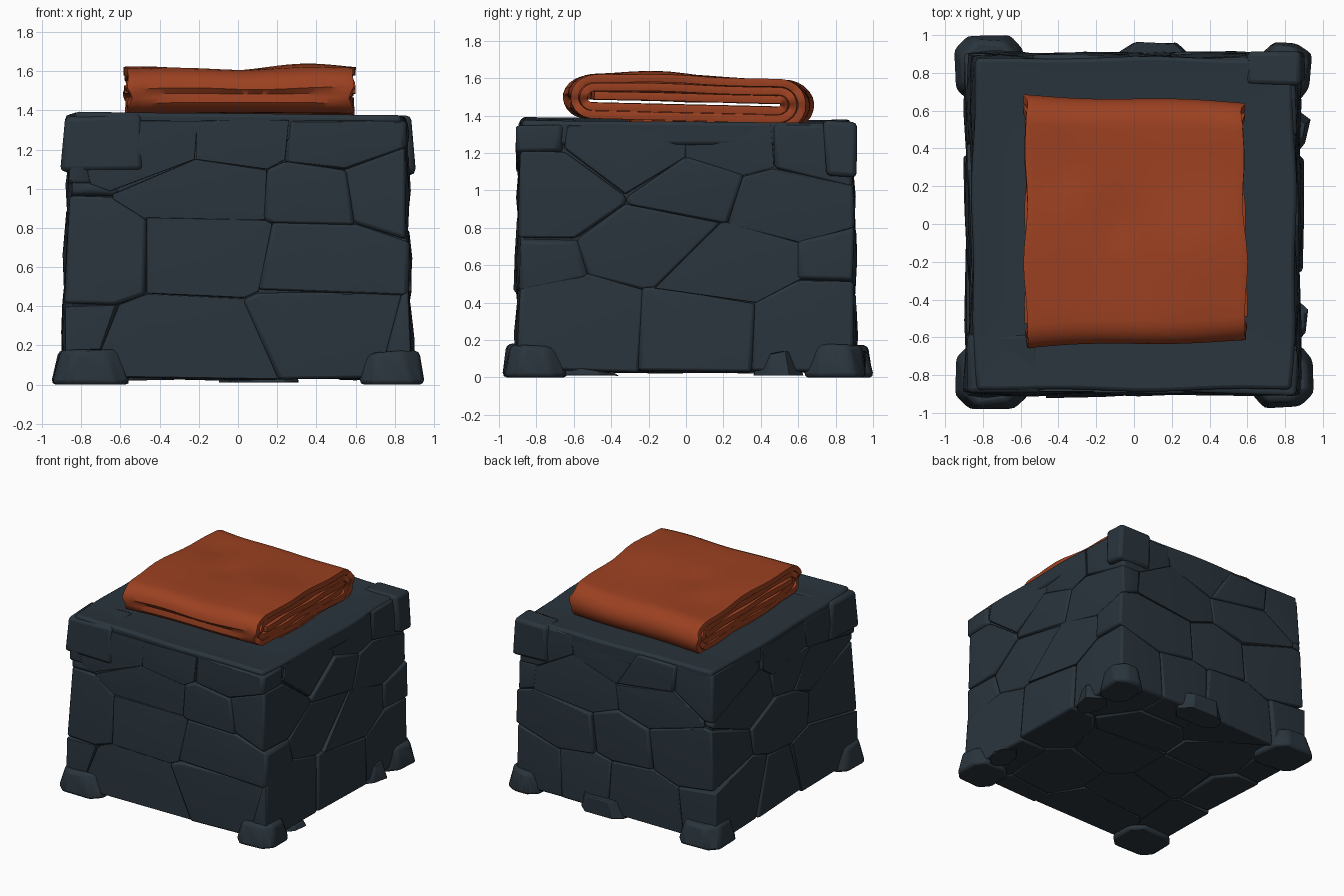
import bpy, bmesh, math, random
from mathutils import Vector, Matrix

if "Cube" in bpy.data.objects:
    bpy.data.objects.remove(bpy.data.objects["Cube"])

random.seed(11)
U = random.uniform


def material(name, rgb):
    m = bpy.data.materials.new(name)
    m.diffuse_color = (*rgb, 1)
    m.use_nodes = True
    m.node_tree.nodes["Principled BSDF"].inputs["Base Color"].default_value = m.diffuse_color
    return m


SLATE = material("dark slate stone", (0.023, 0.035, 0.046))
RUST = material("rust orange cloth", (0.33, 0.052, 0.015))


def finish(bm, name, mat, bevel=0, segments=2, angle=40):
    bmesh.ops.recalc_face_normals(bm, faces=bm.faces)
    me = bpy.data.meshes.new(name)
    bm.to_mesh(me)
    bm.free()
    ob = bpy.data.objects.new(name, me)
    bpy.context.collection.objects.link(ob)
    me.materials.append(mat)
    if bevel:
        b = ob.modifiers.new("worn edges", 'BEVEL')
        b.width, b.segments, b.limit_method = bevel, segments, 'ANGLE'
        b.angle_limit = math.radians(25)
    bpy.ops.object.select_all(action='DESELECT')
    ob.select_set(True)
    bpy.context.view_layer.objects.active = ob
    bpy.ops.object.shade_smooth_by_angle(angle=math.radians(angle))
    return ob


def box(x0, x1, y0, y1, z0, z1, top=(1, 1)):
    """Box whose top is scaled about its own centre."""
    bm = bmesh.new()
    bmesh.ops.create_cube(bm, size=1)
    for v in bm.verts:
        s = top if v.co.z > 0 else (1, 1)
        v.co = Vector(((x0 + x1) / 2 + v.co.x * (x1 - x0) * s[0],
                       (y0 + y1) / 2 + v.co.y * (y1 - y0) * s[1],
                       (z0 + z1) / 2 + v.co.z * (z1 - z0)))
    return bm


# Core that closes the joints between the stones
finish(box(-.845, .845, -.87, .87, .05, 1.3, (.985, .985)), "stone_core", SLATE)

# Stone courses: seeds walk around the perimeter, one row per course
seeds = []
for row, (z, count) in enumerate(((.25, 10), (.67, 9), (1.0, 10), (1.24, 11))):
    for i in range(count):
        a = math.tau * (i + .5 * (row % 2) + U(-.3, .3)) / count
        d = .74 / max(abs(math.cos(a)), abs(math.sin(a)))
        seeds.append(Vector((d * math.cos(a), d * math.sin(a), z + U(-.045, .045))))
# Paving stones under the block
seeds += [Vector((x + U(-.1, .1), y + U(-.1, .1), .22)) for x in (-.32, .3) for y in (-.45, 0, .45)]
seeds.append(Vector((0, 0, .9)))

# Stretching z in the distance keeps the course joints close to level
for i, s in enumerate(seeds[:-1]):
    bm = box(-.885, .885, -.905, .905, .03, 1.35, (.968, .98))
    for j, o in enumerate(seeds):
        if i == j:
            continue
        no = o - s
        no.z *= 3
        bmesh.ops.bisect_plane(bm, geom=bm.verts[:] + bm.edges[:] + bm.faces[:], dist=1e-5,
                               plane_co=(s + o) / 2, plane_no=no, clear_outer=True)
        open_edges = [e for e in bm.edges if e.is_boundary]
        if open_edges:
            bmesh.ops.holes_fill(bm, edges=open_edges)
    bmesh.ops.dissolve_limit(bm, angle_limit=.01, verts=bm.verts[:], edges=bm.edges[:])
    bmesh.ops.recalc_face_normals(bm, faces=bm.faces)
    # Pillow the outward faces
    outer = []
    for f in bm.faces:
        c, n = f.calc_center_median(), f.normal
        if (abs(n.x) > .99 and abs(c.x) > .84) or (abs(n.y) > .99 and abs(c.y) > .86):
            outer.append(f)
    bmesh.ops.poke(bm, faces=outer, offset=.014)
    # Small tilt and push so neighbours step in and out
    out = Vector((s.x, s.y, 0)).normalized() * U(-.014, .010)
    rot = Matrix.Rotation(U(-.04, .04), 3, 'Z') @ Matrix.Rotation(U(-.035, .035), 3, 'X') \
        @ Matrix.Rotation(U(-.035, .035), 3, 'Y')
    for v in bm.verts:
        v.co = s + rot @ (v.co - s) + out
        v.co.z = min(max(v.co.z, .02), 1.35)
    finish(bm, f"wall_stone_{i + 1}", SLATE, .018)


# Shallow dished slab on top
def slab_z(x, y):
    r = max(abs(x), abs(y)) / .87
    return 1.354 + .024 * r ** 3 - .010 * x - .008 * y


bm = bmesh.new()
bmesh.ops.create_grid(bm, x_segments=14, y_segments=14, size=1)
for v in bm.verts:
    a, b = v.co.x, v.co.y
    x = a * (.835 + .022 * (1 - b * b) + .006 * math.sin(7 * b))
    y = b * (.872 + .010 * (1 - a * a) + .006 * math.sin(6 * a + 1))
    v.co = (x, y, slab_z(x, y))
ext = bmesh.ops.extrude_face_region(bm, geom=bm.faces[:])
for v in ext['geom']:
    if isinstance(v, bmesh.types.BMVert):
        v.co.z = 1.24
finish(bm, "top_slab", SLATE, .02)

# Base stones and upper corner stones (x0, x1, y0, y1, z0, z1)
rocks = {
    "base_stone": [(-.95, -.56, -.99, -.64, 0, .18), (.61, .95, -.97, -.64, 0, .17),
                   (-.95, -.57, .64, 1.0, 0, .18), (.66, .94, .64, .97, 0, .18),
                   (-.09, .31, .78, .97, .01, .15), (.72, .92, .36, .62, .01, .13),
                   (.74, .92, -.66, -.37, .01, .05)],
    "corner_stone": [(-.90, -.50, -.905, -.58, 1.10, 1.39), (.60, .895, .74, .91, 1.08, 1.37)],
}
for name, items in rocks.items():
    for k, r in enumerate(items):
        bm = box(*r, (.8, .8) if name == "base_stone" else (.97, .97))
        if name == "base_stone":
            # Chip the upright corners
            bmesh.ops.bevel(bm, geom=[e for e in bm.edges if abs(e.verts[0].co.z - e.verts[1].co.z) > .02],
                            offset=.07, segments=1, affect='EDGES')
        for v in bm.verts:
            v.co += Vector((U(-.015, .015), U(-.015, .015), U(-.025, .01) if v.co.z > .03 else 0))
        finish(bm, f"{name}_{k + 1}", SLATE, .025)

# Folded cloth: a flat roll in (y, z), swept across x
path, radius, GROW, END = [], .022, .026, .53
for half in range(5):
    sign = 1 if half % 2 == 0 else -1
    for k in range(10):                       # flat run
        path.append((sign * (-END + 2 * END * k / 10), sign * radius))
    for k in range(12):                       # rolled end
        a = math.pi * k / 12
        r = radius + GROW * k / 12
        path.append((sign * (END + r * math.sin(a)), sign * r * math.cos(a)))
    radius += GROW
path += [(-sign * (-END + .106 * k), -sign * radius) for k in range(9)]


def bump(x, y, cx, cy, size):
    return math.exp(-((x - cx) ** 2 + (y - cy) ** 2) / size ** 2)


def cloth_point(a, y, z):
    layer = math.hypot(max(abs(y) - END, 0), z) / .15
    t = y / .67
    x = a * (.572 - .006 * math.sin(5 * y) + .008 * math.sin(60 * z)) + .006 - .006 * t
    x += a * abs(a) ** 8 * .008 * math.sin(11 * y + 30 * z)
    yy = y * .96 - .02 * a * t + .008 * math.sin(6 * x) * t
    if y < -.6:                               # crease along the front fold
        yy += .03 * math.exp(-((z + .01) / .025) ** 2) * (1 - abs(a) ** 6)
    zz = 1.477 - .022 * y + z * (.79 + .05 * abs(a))
    if z > 0:
        top = .038 * bump(x, y, .38, -.15, .28) + .018 * bump(x, y, -.5, -.1, .3) \
            - .022 * bump(x, y, -.1, .02, .10) - .018 * bump(x, y, -.38, .32, .15) \
            + .005 * math.sin(9 * x + 4 * y)
        zz += top * layer
    return Vector((x, yy, zz))


COLS = 30
bm = bmesh.new()
rows = [[bm.verts.new(cloth_point(-1 + 2 * i / COLS, y, z)) for i in range(COLS + 1)] for y, z in path]
for p, q in zip(rows, rows[1:]):
    for i in range(COLS):
        bm.faces.new((p[i], p[i + 1], q[i + 1], q[i]))
cloth = finish(bm, "folded_cloth", RUST)
m = cloth.modifiers.new("cloth thickness", 'SOLIDIFY')
m.thickness, m.offset = .042, 0
b = cloth.modifiers.new("soft hem", 'BEVEL')
b.width, b.segments, b.limit_method, b.angle_limit = .014, 2, 'ANGLE', math.radians(60)
